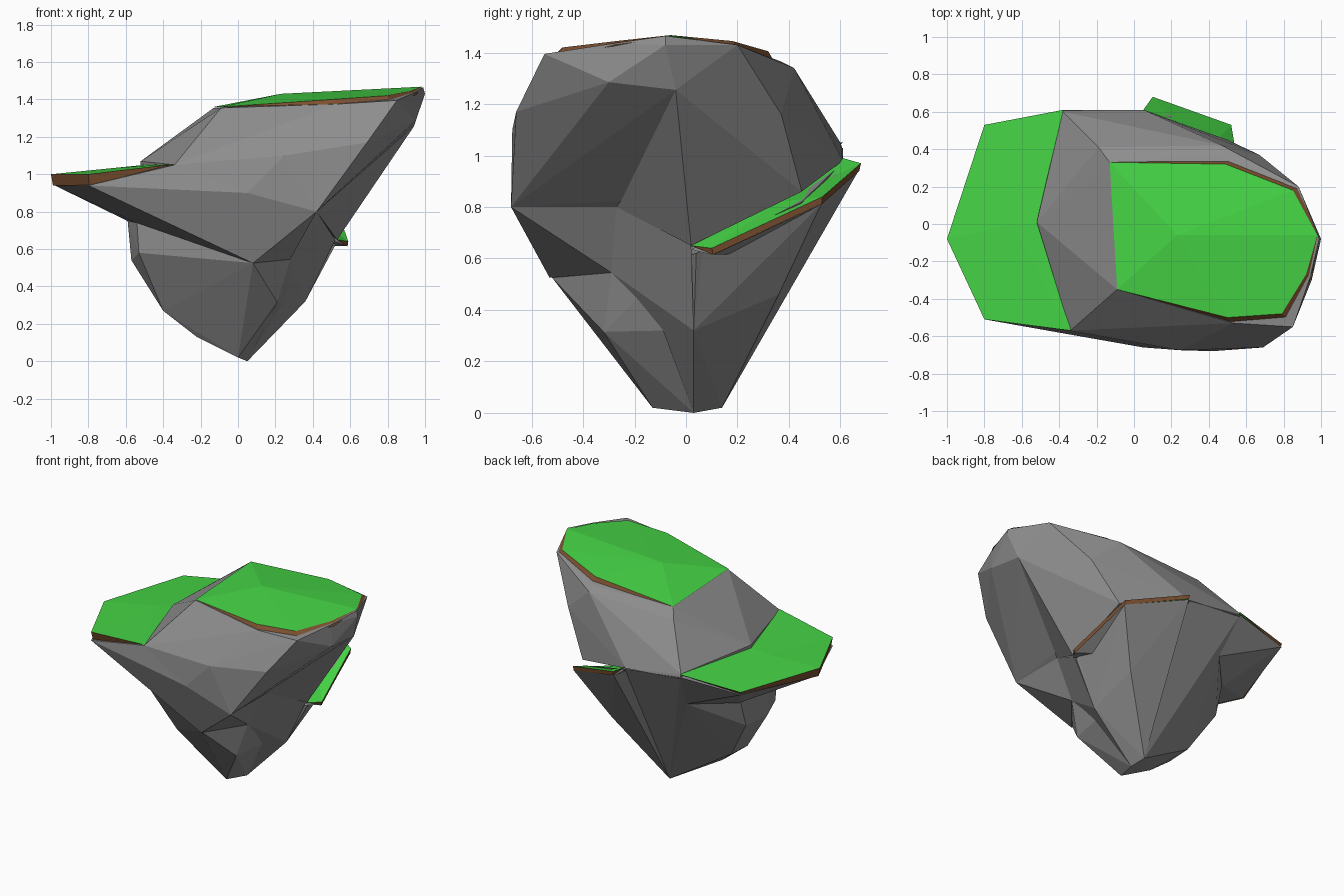
import bpy, bmesh
from mathutils import Vector


def finish(bm, name, mats=()):
    bmesh.ops.recalc_face_normals(bm, faces=bm.faces)
    me = bpy.data.meshes.new(name)
    bm.to_mesh(me)
    bm.free()
    for m in mats:
        me.materials.append(m)
    ob = bpy.data.objects.new(name, me)
    bpy.context.collection.objects.link(ob)
    return ob


def material(name, rgb):
    m = bpy.data.materials.new(name)
    m.diffuse_color = (*rgb, 1)
    return m


def rock(name, pts):
    """Faceted boulder: convex hull of its corner points."""
    bm = bmesh.new()
    for p in pts:
        bm.verts.new(p)
    r = bmesh.ops.convex_hull(bm, input=bm.verts)
    junk = {v for v in r["geom_interior"] + r["geom_unused"]
            if isinstance(v, bmesh.types.BMVert)}
    bmesh.ops.delete(bm, geom=list(junk), context='VERTS')
    bmesh.ops.dissolve_limit(bm, angle_limit=0.03, verts=bm.verts, edges=bm.edges)
    return finish(bm, name, (grey,))


def turf(name, rim, centre, flare=0.0):
    """Grass fan over a rim of (x, y, z, drop), with an earth skirt below it."""
    bm = bmesh.new()
    c = bm.verts.new(centre)
    top = [bm.verts.new(p[:3]) for p in rim]
    low = []
    for v, p in zip(top, rim):
        if p[3] == 0:
            low.append(v)
            continue
        out = (v.co - Vector(centre)) * flare
        low.append(bm.verts.new((p[0] + out.x, p[1] + out.y, p[2] - p[3])))
    n = len(top)
    for i in range(n):
        j = (i + 1) % n
        bm.faces.new((c, top[i], top[j]))
        ring = list(dict.fromkeys((top[i], low[i], low[j], top[j])))
        if len(ring) > 2:
            bm.faces.new(ring).material_index = 1
    return finish(bm, name, (green, brown))


grey = material("stone", (0.27, 0.27, 0.27))
green = material("grass", (0.06, 0.66, 0.06))
brown = material("earth", (0.2, 0.08, 0.03))

# Tall leaning upper block
rock("upper_rock", [
    (.99, -.08, 1.465), (1, -.08, 1.43), (.94, -.29, 1.435), (.85, -.55, 1.395),
    (.53, -.53, 1.375), (-.09, -.35, 1.355), (-.13, .33, 1.355),
    (.46, .37, 1.365), (.88, .2, 1.43), (.47, .42, 1.34), (-.19, .41, 1.31),
    (.95, -.3, 1.285), (.94, -.04, 1.255), (.67, .37, 1.16),
    (.69, -.66, 1.17), (.25, -.675, 1.1), (.05, -.66, .9), (.42, -.68, .8),
    (.42, -.27, .8), (.5, .45, .86), (.05, .61, .98),
    (-.38, .61, 1.02), (-.38, .6, 1.05), (-.34, -.57, 1.05),
    (-.52, .01, 1.07), (-.52, .01, 1.03)])

# Right flank narrowing down from the upper block
rock("right_flank", [
    (.42, -.27, .8), (.53, .02, .65), (.5, .45, .86), (.94, -.04, 1.255),
    (.67, .37, 1.16), (.2, 0, .9)])

# Left shelf and the overhang that runs round the front
rock("shelf_rock", [
    (-.98, -.08, .94), (-.8, .525, .985), (-.38, .61, 1.03), (-.34, -.57, 1.05),
    (-.8, -.51, .94), (.05, -.66, .9), (.42, -.68, .8), (.42, -.27, .8),
    (-.59, -.1, .75), (-.54, -.25, .74), (-.57, .22, .75), (-.33, .46, .77),
    (.08, -.53, .525), (.28, -.29, .545)])

# Tapering underside, front half
rock("lower_rock", [
    (-.59, -.1, .75), (-.54, -.25, .74), (-.57, .2, .75), (-.33, .46, .77),
    (-.57, -.1, .54), (-.57, .14, .56), (-.53, -.25, .58), (.08, -.52, .525),
    (.28, -.29, .545), (.33, -.08, .55), (.05, -.33, .315), (.21, -.32, .315),
    (.25, -.09, .32), (-.4, -.12, .27), (-.4, .06, .28), (-.22, -.1, .13),
    (0, -.13, .02), (.05, .03, 0), (.03, .14, .02)])

# Rib filling the corner below the right flank
rock("right_rib", [
    (.42, -.27, .8), (.52, .02, .65), (.33, -.08, .55), (.28, -.29, .545),
    (.25, -.09, .32), (.36, .03, .32), (.05, .03, 0), (0, 0, .7)])

# Tapering underside, back half
rock("back_rock", [
    (.52, .04, .62), (.36, .03, .32), (.05, .03, 0), (.03, .14, .02),
    (.33, .36, .46), (.5, .45, .82), (.05, .61, .975), (-.38, .61, 1.03),
    (-.33, .46, .77), (.3, -.05, .6)])

# Buttress carrying the small back ledge
rock("ledge_buttress", [
    (.1, .67, .94), (.52, .525, .81), (.05, .6, .97), (.03, .14, .02),
    (.33, .36, .46), (.36, .03, .32), (.51, .05, .61), (.1, .2, .7)])
rock("ledge_rock", [
    (.05, .61, .96), (.1, .67, .94), (.52, .525, .81), (.585, .1, .615),
    (.53, .02, .635), (.3, .3, .62)])

# Grass patches with earth rims
turf("upper_grass", [
    (.98, -.06, 1.468, 0), (.92, -.27, 1.445, .02), (.79, -.48, 1.42, .025),
    (.5, -.5, 1.4, .025), (-.09, -.35, 1.36, 0), (-.13, .33, 1.36, 0),
    (.49, .32, 1.405, .035), (.85, .18, 1.445, .02)], (.23, -.06, 1.43), .05)

turf("shelf_grass", [
    (-1, -.08, 1.0, .06), (-.8, .53, 1.005, .02), (-.38, .61, 1.05, 0),
    (-.4, .01, 1.06, 0), (-.34, -.57, 1.055, 0), (-.8, -.51, 1.0, .06)],
    (-.65, 0, 1.035), -.03)

turf("back_grass", [
    (.05, .61, .99, 0), (.1, .68, .97, .03), (.52, .53, .84, .03),
    (.59, .1, .64, .025), (.53, .02, .65, 0)], (.36, .36, .82), -.02)
